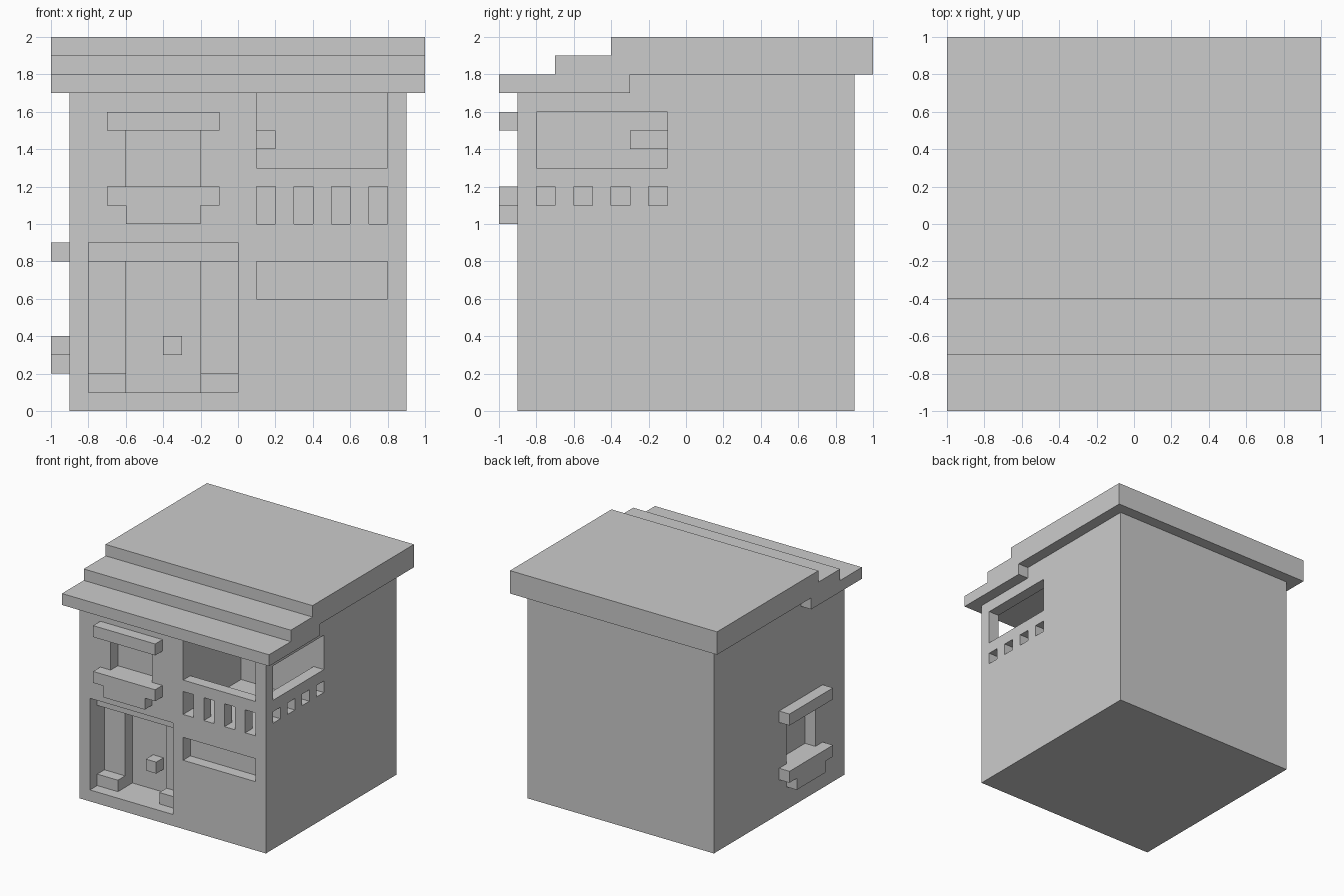
import bpy, bmesh

if "Cube" in bpy.data.objects:
    bpy.data.objects.remove(bpy.data.objects["Cube"])


def mesh_object(name, bm):
    bmesh.ops.recalc_face_normals(bm, faces=bm.faces[:])
    me = bpy.data.meshes.new(name)
    bm.to_mesh(me)
    bm.free()
    ob = bpy.data.objects.new(name, me)
    bpy.context.scene.collection.objects.link(ob)
    return ob


def box(name, x, y, z):
    """Box from (min, max) ranges."""
    bm = bmesh.new()
    bmesh.ops.create_cube(bm, size=1)
    for v in bm.verts:
        v.co = [r[0] if c < 0 else r[1] for c, r in zip(v.co, (x, y, z))]
    return mesh_object(name, bm)


def profile(name, pts, to_xyz, depth):
    """Outline of (u, z) points swept between two depths."""
    bm = bmesh.new()
    a, b = [[bm.verts.new(to_xyz(u, d, z)) for u, z in pts] for d in depth]
    bm.faces.new(a)
    bm.faces.new(b[::-1])
    for i in range(len(pts)):
        bm.faces.new((a[i - 1], a[i], b[i], b[i - 1]))
    return mesh_object(name, bm)


def on_front(u, d, z):
    return (u, d, z)


def on_side(u, d, z):
    return (d, u, z)


# Main block of the building
body = box("building_body", (-.9, .9), (-.9, .9), (0, 1.8))

cuts = [
    # corner balcony room and its two openings
    ((.1, .8), (-.8, -.1), (1.0, 1.7)),
    ((.1, .8), (-1.2, -.5), (1.3, 1.7)),
    ((.5, 1.2), (-.8, -.1), (1.3, 1.6)),
    # stepped doorway
    ((-.8, 0), (-1.2, -.8), (.1, .9)),
    ((-.8, 0), (-1.2, -.7), (.1, .8)),
    ((-.6, -.2), (-1.2, -.6), (.1, .8)),
    # front panel recess
    ((.1, .8), (-1.2, -.8), (.6, .8)),
    # front and left window recesses
    ((-.6, -.2), (-1.2, -.8), (1.2, 1.5)),
    ((-1.2, -.8), (-.5, -.1), (.4, .8)),
]
# railing slots on both balcony walls
for i in range(4):
    cuts.append(((.1 + .2 * i, .2 + .2 * i), (-1.2, -.75), (1.0, 1.2)))
    cuts.append(((.75, 1.2), (-.8 + .2 * i, -.7 + .2 * i), (1.1, 1.2)))

cutters = []
for c in cuts:
    cutter = box("cutter", *c)
    cutter.hide_render = True
    cutters.append(cutter)
    mod = body.modifiers.new("cut", 'BOOLEAN')
    mod.operation = 'DIFFERENCE'
    mod.solver = 'EXACT'
    mod.object = cutter

# Bake the cuts and drop the cutters
deps = bpy.context.evaluated_depsgraph_get()
baked = bpy.data.meshes.new_from_object(body.evaluated_get(deps))
body.modifiers.clear()
body.data = baked
for cutter in cutters:
    bpy.data.objects.remove(cutter)

# Stepped roof
profile("roof", [(-1, 1.7), (-.3, 1.7), (-.3, 1.8), (1, 1.8), (1, 2), (-.4, 2),
                 (-.4, 1.9), (-.7, 1.9), (-.7, 1.8), (-1, 1.8)], on_side, (-1, 1))

# Window lintels and T-shaped sills on the front and left walls
for label, wall, u, sill, top in (("front", on_front, -.4, 1.2, 1.5),
                                  ("left", on_side, -.3, .4, .8)):
    profile(label + "_window_lintel", [(u - .3, top), (u + .3, top),
            (u + .3, top + .1), (u - .3, top + .1)], wall, (-1, -.9))
    profile(label + "_window_sill", [(u - .3, sill), (u - .3, sill - .1),
            (u - .2, sill - .1), (u - .2, sill - .2), (u + .2, sill - .2),
            (u + .2, sill - .1), (u + .3, sill - .1), (u + .3, sill)],
            wall, (-1, -.9))

# Door knob, blocks beside the door, balcony wall block
box("door_knob", (-.4, -.3), (-.7, -.6), (.3, .4))
for side, x in (("left", -.8), ("right", -.2)):
    box("door_block_" + side, (x, x + .2), (-.8, -.7), (.1, .2))
box("balcony_block", (.1, .2), (-.3, -.1), (1.4, 1.5))
